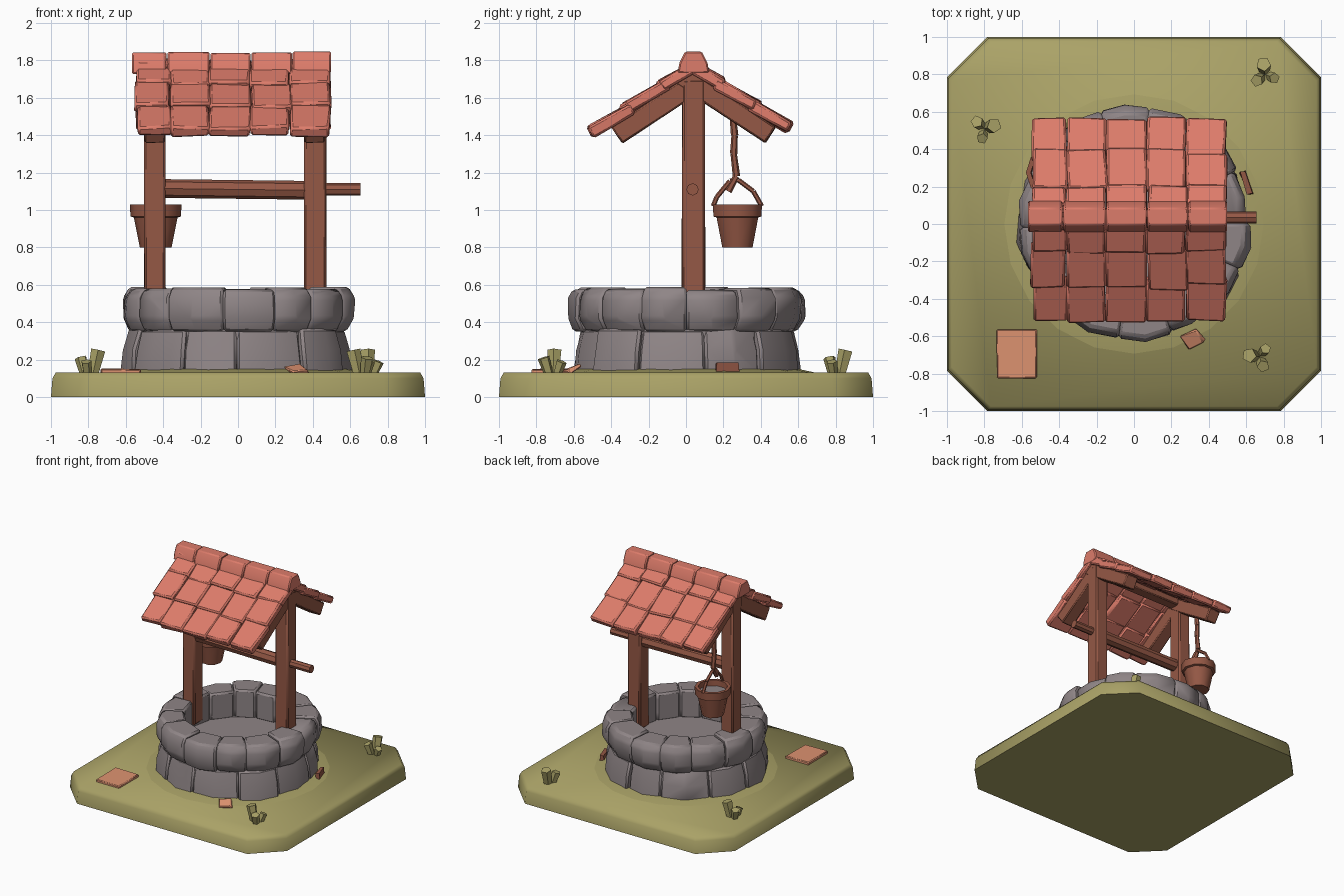
import bpy, bmesh, math, random
from mathutils import Vector, Matrix

if "Cube" in bpy.data.objects:
    bpy.data.objects.remove(bpy.data.objects["Cube"])

random.seed(7)


def material(name, rgb):
    m = bpy.data.materials.new(name)
    m.diffuse_color = (*rgb, 1)
    m.use_nodes = True
    m.node_tree.nodes["Principled BSDF"].inputs["Base Color"].default_value = m.diffuse_color
    return m


GRASS = material("olive grass", (0.40, 0.36, 0.135))
STONE = material("grey stone", (0.275, 0.235, 0.24))
WOOD = material("brown wood", (0.30, 0.098, 0.06))
TILE = material("red tile", (0.72, 0.20, 0.145))
LOOSE = material("orange tile", (0.73, 0.29, 0.165))


def finish(name, bm, mat, bevel=0.0, angle=40, segments=1):
    bmesh.ops.recalc_face_normals(bm, faces=bm.faces[:])
    me = bpy.data.meshes.new(name)
    bm.to_mesh(me)
    bm.free()
    me.materials.append(mat)
    ob = bpy.data.objects.new(name, me)
    bpy.context.collection.objects.link(ob)
    if bevel:
        mod = ob.modifiers.new("bevel", 'BEVEL')
        mod.width = bevel
        mod.segments = segments
        mod.limit_method = 'ANGLE'
    bpy.ops.object.select_all(action='DESELECT')
    ob.select_set(True)
    bpy.context.view_layer.objects.active = ob
    bpy.ops.object.shade_smooth_by_angle(angle=math.radians(angle))
    return ob


def loft(bm, rings):
    """Skin closed rings of points and cap both ends."""
    vs = [[bm.verts.new(p) for p in r] for r in rings]
    n = len(vs[0])
    for a, b in zip(vs, vs[1:]):
        for i in range(n):
            bm.faces.new((a[i], a[(i + 1) % n], b[(i + 1) % n], b[i]))
    bm.faces.new(vs[0][::-1])
    bm.faces.new(vs[-1])


def box(bm, size, mat, jitter=0.0):
    vs = bmesh.ops.create_cube(bm, size=1)["verts"]
    for v in vs:
        v.co = Vector(c * s + random.uniform(-jitter, jitter) for c, s in zip(v.co, size))
        v.co = mat @ v.co


def rod(bm, p, q, r, r2=None, sides=8):
    p, q = Vector(p), Vector(q)
    rot = (q - p).to_track_quat('Z', 'Y').to_matrix().to_4x4()
    bmesh.ops.create_cone(bm, cap_ends=True, segments=sides, radius1=r, radius2=r2 or r,
                          depth=(q - p).length, matrix=Matrix.Translation((p + q) / 2) @ rot)


def circle(r, z, n, cx=0, cy=0):
    return [(cx + r * math.cos(2 * math.pi * i / n), cy + r * math.sin(2 * math.pi * i / n), z)
            for i in range(n)]


# Grass slab with cut corners
def octagon(s, z):
    c = 0.785 * s
    return [(c, -s, z), (s, -c, z), (s, c, z), (c, s, z), (-c, s, z), (-s, c, z), (-s, -c, z), (-c, -s, z)]


bm = bmesh.new()
loft(bm, [octagon(1.0, 0), octagon(0.992, 0.10), octagon(0.975, 0.13)])
finish("grass_base", bm, GRASS, angle=60)

# Soft grass rise around the well
bm = bmesh.new()
loft(bm, [circle(0.74, 0.12, 20), circle(0.60, 0.15, 20)])
finish("grass_rise", bm, GRASS, angle=60)


# Two rings of stones
def stone_ring(name, count, r_in, profile, turn, top_jit):
    bm = bmesh.new()
    step = 2 * math.pi / count
    cuts = [turn + (i + random.uniform(-0.13, 0.13)) * step for i in range(count)]
    cuts.append(cuts[0] + 2 * math.pi)
    for a, b in zip(cuts, cuts[1:]):
        dr, dz = random.uniform(-0.012, 0.015), random.uniform(-top_jit, 0)
        rings = []
        for k, (r, z) in enumerate(profile):
            zz = z + (dz if k == len(profile) - 1 else 0)
            pts = []
            for ang, rad in ((a, r_in), (a, r), ((a + b) / 2, r + 0.015), (b, r), (b, r_in)):
                rad += (dr + random.uniform(-0.008, 0.008)) if rad > r_in else 0
                pts.append((rad * math.cos(ang), rad * math.sin(ang), zz))
            rings.append(pts)
        loft(bm, rings)
    return finish(name, bm, STONE, bevel=0.014, angle=50)


stone_ring("lower_stones", 11, 0.42, [(0.61, 0.12), (0.595, 0.25), (0.565, 0.37)], 0.2, 0.01)
stone_ring("upper_stones", 14, 0.41, [(0.57, 0.35), (0.61, 0.42), (0.61, 0.53), (0.575, 0.59)], 0.05, 0.02)

bm = bmesh.new()
loft(bm, [circle(0.56, 0.11, 24), circle(0.56, 0.36, 24)])
finish("well_floor", bm, STONE)

# Posts
CY = 0.04
bm = bmesh.new()
for x in (-0.443, 0.413):
    box(bm, (0.115, 0.125, 1.32), Matrix.Translation((x, CY, 1.04)), 0.004)
finish("posts", bm, WOOD, bevel=0.012)

# Winding bar with thinner crank end
bm = bmesh.new()
rod(bm, (-0.42, 0.035, 1.115), (0.40, 0.035, 1.105), 0.05)
rod(bm, (0.38, 0.035, 1.11), (0.655, 0.035, 1.11), 0.033)
finish("winding_bar", bm, WOOD)

# Roof frame and tiles, laid in the sloping plane of each side
PITCH = math.atan(0.66)


def slope(side, x, d, down):
    """Matrix at distance d along the slope, sunk by down; local y runs to the eave."""
    base = Matrix.Translation((0, CY, 1.81)) @ Matrix.Diagonal((1, side, 1, 1))
    return base @ Matrix.Rotation(-PITCH, 4, 'X') @ Matrix.Translation((x, d, -down))


bm = bmesh.new()
for side in (-1, 1):
    for x in (-0.443, 0.413):
        box(bm, (0.11, 0.57, 0.105), slope(side, x, 0.285, 0.115), 0.004)
box(bm, (0.95, 0.09, 0.1), Matrix.Translation((-0.02, CY, 1.70)))
finish("roof_beams", bm, WOOD, bevel=0.008)

edges = [-0.545, -0.36, -0.15, 0.07, 0.28, 0.495]
bm = bmesh.new()
for side, length in ((-1, 0.685), (1, 0.645)):
    row = length / 3
    for c, (xa, xb) in enumerate(zip(edges, edges[1:])):
        for r in range(3):
            off = random.uniform(-0.02, 0.02) if r < 2 else random.uniform(-0.015, 0.0)
            m = slope(side, (xa + xb) / 2 + random.uniform(-0.006, 0.006), (r + 0.5) * row - 0.015 + off,
                      0.035 + random.uniform(-0.005, 0.005))
            m = m @ Matrix.Rotation(0.07, 4, 'X') @ Matrix.Rotation(random.uniform(-0.03, 0.03), 4, 'Z')
            box(bm, (xb - xa - 0.002, row + 0.03, 0.06), m, 0.006)
finish("roof_tiles", bm, TILE, bevel=0.012, angle=50)

# Ridge caps
bm = bmesh.new()
caps = [-0.57, -0.38, -0.15, 0.07, 0.29, 0.50]
for xa, xb in zip(caps, caps[1:]):
    z = random.uniform(-0.006, 0.004)
    loft(bm, [[(x, CY + y, h + z) for y, h in
               ((-0.085, 1.73), (-0.075, 1.785), (-0.045, 1.845), (0.045, 1.845), (0.075, 1.785), (0.085, 1.73))]
              for x in (xa + 0.002, xb - 0.002)])
finish("ridge_caps", bm, TILE, bevel=0.008, angle=50)

# Bucket: hollow tapered tub with a rim
BX, BY = -0.44, 0.275
bm = bmesh.new()
loft(bm, [circle(r, z, 10, BX, BY) for r, z in
          ((0.085, 0.80), (0.117, 0.96), (0.135, 0.965), (0.138, 1.03), (0.112, 1.03), (0.108, 0.96))])
finish("bucket", bm, WOOD)
bm = bmesh.new()
loft(bm, [circle(0.108, z, 10, BX, BY) for z in (0.97, 0.985)])
finish("bucket_water", bm, STONE)

# Bucket handle and rope
bm = bmesh.new()
arch = [(0.145, 1.02), (0.165, 1.07), (0.235, 1.155), (0.28, 1.16), (0.36, 1.10), (0.405, 1.02)]
for (y1, z1), (y2, z2) in zip(arch, arch[1:]):
    rod(bm, (BX, y1, z1), (BX, y2, z2), 0.013, sides=6)
finish("bucket_handle", bm, WOOD)
bm = bmesh.new()
rope = [(0.225, 1.10), (0.27, 1.18), (0.255, 1.30), (0.26, 1.40), (0.25, 1.50)]
for (y1, z1), (y2, z2) in zip(rope, rope[1:]):
    rod(bm, (BX, y1, z1), (BX, y2, z2), 0.02, 0.017, sides=6)
finish("rope", bm, WOOD)

# Grass tufts: three leaning blades each
bm = bmesh.new()
for x, y, turn in ((-0.80, 0.51, 0.3), (0.70, 0.80, 1.7), (0.67, -0.71, 3.0)):
    for k, (h, w) in enumerate(((0.13, 0.04), (0.09, 0.034), (0.07, 0.03))):
        a = turn + k * 2.1
        u = Vector((math.cos(a), math.sin(a), 0))
        p = Vector((x, y, 0.12)) + u * 0.025
        rod(bm, p, p + u * 0.03 + Vector((0, 0, h)), w * 0.75, w, sides=5)
finish("grass_tufts", bm, GRASS, angle=30)

# Fallen tile and shards
bm = bmesh.new()
box(bm, (0.215, 0.26, 0.04), Matrix.Translation((-0.625, -0.695, 0.13)), 0.004)
box(bm, (0.10, 0.09, 0.03), Matrix.Translation((0.31, -0.615, 0.15))
    @ Matrix.Rotation(0.4, 4, 'X') @ Matrix.Rotation(0.5, 4, 'Z'), 0.012)
finish("fallen_tiles", bm, LOOSE, bevel=0.006)
bm = bmesh.new()
box(bm, (0.03, 0.13, 0.06), Matrix.Translation((0.60, 0.22, 0.15)) @ Matrix.Rotation(0.35, 4, 'Z'), 0.008)
finish("wood_shard", bm, WOOD)
